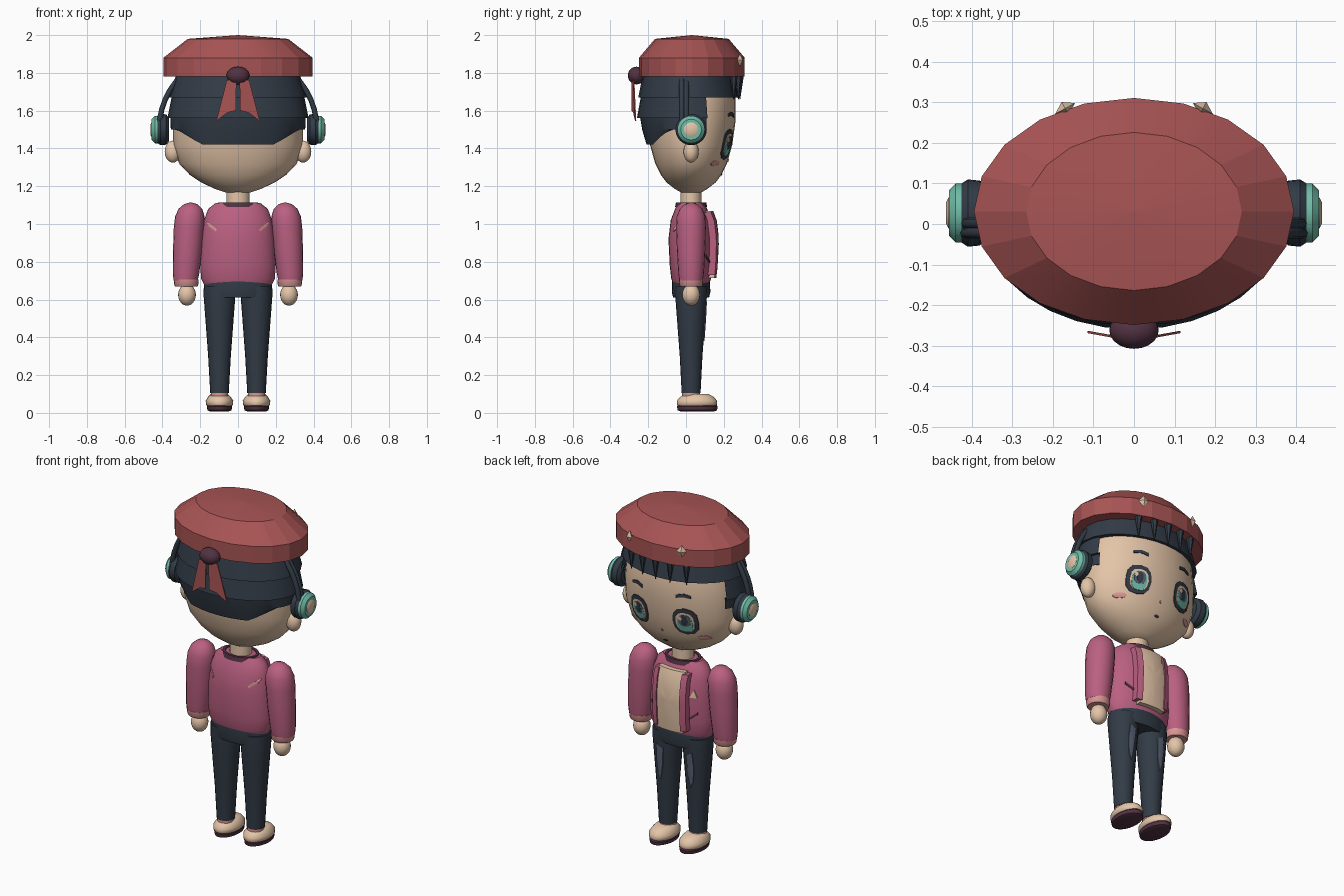
import bpy, bmesh, math
from mathutils import Matrix, Vector
from mathutils.bvhtree import BVHTree

if "Cube" in bpy.data.objects:
    bpy.data.objects.remove(bpy.data.objects["Cube"])


def material(name, rgb):
    col = [(c / 255 / 12.92 if c < 11 else ((c / 255 + 0.055) / 1.055) ** 2.4) for c in rgb] + [1]
    m = bpy.data.materials.new(name)
    m.use_nodes = True
    m.diffuse_color = col
    m.node_tree.nodes["Principled BSDF"].inputs["Base Color"].default_value = col
    return m


SKIN = material("cream skin", (228, 197, 168))
RED = material("brick red", (168, 84, 84))
ROSE = material("jacket rose", (186, 96, 128))
NAVY = material("dark navy", (50, 59, 70))
TEAL = material("teal", (112, 188, 168))
PLUM = material("dark plum", (82, 50, 66))
PINK = material("pale pink", (218, 150, 148))
SLATE = material("slate blue", (88, 98, 118))
CY = 0.027  # depth of the body axis


def finish(name, bm, mat, angle=35):
    bmesh.ops.recalc_face_normals(bm, faces=bm.faces)
    me = bpy.data.meshes.new(name)
    bm.to_mesh(me)
    bm.free()
    me.materials.append(mat)
    ob = bpy.data.objects.new(name, me)
    bpy.context.collection.objects.link(ob)
    bpy.ops.object.select_all(action="DESELECT")
    ob.select_set(True)
    bpy.context.view_layer.objects.active = ob
    if angle:
        bpy.ops.object.shade_smooth_by_angle(angle=math.radians(angle))
    return ob


def loft(name, rings, mat, n=24, cx=0, cy=CY, arc=None, place=None, lift=None, angle=35):
    """Stack elliptical rings (z, rx, ry[, x shift]); arc keeps part of the turn."""
    bm = bmesh.new()
    lo, span = arc or (math.pi / 2, math.tau)
    count = n + 1 if arc else n
    rows = []
    for r in rings:
        dx = r[3] if len(r) > 3 else 0
        row = []
        for i in range(count):
            a = lo + span * i / n
            row.append(bm.verts.new((cx + dx + r[1] * math.cos(a), cy + r[2] * math.sin(a), r[0])))
        rows.append(row)
    for a, b in zip(rows, rows[1:]):
        for i in range(n):
            j = (i + 1) % count
            bm.faces.new((a[i], a[j], b[j], b[i]))
    if not arc:
        bm.faces.new(rows[0])
        bm.faces.new(rows[-1])
    if lift:
        for v in rows[-1]:
            v.co.z += lift(v.co)
    if place:
        bm.transform(place)
    return finish(name, bm, mat, angle)


def ball(name, centre, radii, mat, u=20, v=12):
    bm = bmesh.new()
    bmesh.ops.create_uvsphere(bm, u_segments=u, v_segments=v, radius=1,
                              matrix=Matrix.Translation(centre) @ Matrix.Diagonal((*radii, 1)))
    return finish(name, bm, mat, 50)


def slab(name, pts, mat, thick=0.006):
    bm = bmesh.new()
    f = bm.faces.new([bm.verts.new(p) for p in pts])
    out = bmesh.ops.extrude_face_region(bm, geom=[f])["geom"]
    bmesh.ops.translate(bm, verts=[g for g in out if isinstance(g, bmesh.types.BMVert)], vec=(0, -thick, 0))
    return finish(name, bm, mat, 0)


def surface(ob):
    return BVHTree.FromPolygons([v.co for v in ob.data.vertices], [p.vertices[:] for p in ob.data.polygons])


def plate(name, pts, tree, mat, off=0.004, side=1):
    """Thin plate that hugs a surface, given its outline in x and z."""
    bm = bmesh.new()
    mx, mz = (sum(p[k] for p in pts) / len(pts) for k in (0, 1))

    def vert(x, z, o):
        hit = tree.ray_cast(Vector((x, side * 2, z)), Vector((0, -side, 0)))[0]
        return bm.verts.new((x, (hit.y if hit else CY) + side * o, z))
    rows = [[vert(mx + (x - mx) * k, mz + (z - mz) * k, o) for x, z in pts]
            for k, o in ((1, -0.003), (1, off), (0.7, off), (0.35, off))]
    mid = vert(mx, mz, off)
    n = len(pts)
    for a, b in zip(rows, rows[1:]):
        for i in range(n):
            bm.faces.new((a[i], a[(i + 1) % n], b[(i + 1) % n], b[i]))
    for i in range(n):
        bm.faces.new((rows[-1][i], rows[-1][(i + 1) % n], mid))
    return finish(name, bm, mat, 40)


def oval(cx, cz, rx, rz, n=14, p=0.8):
    pts = []
    for i in range(n):
        c, s = math.cos(math.tau * i / n), math.sin(math.tau * i / n)
        pts.append((cx + rx * math.copysign(abs(c) ** p, c), cz + rz * math.copysign(abs(s) ** p, s)))
    return pts


def box_outline(x0, x1, z0, z1, n=8):
    t = [i / n for i in range(n)]
    return ([(x0 + (x1 - x0) * k, z0) for k in t] + [(x1, z0 + (z1 - z0) * k) for k in t]
            + [(x1 + (x0 - x1) * k, z1) for k in t] + [(x0, z1 + (z0 - z1) * k) for k in t])


# Head, neck and torso
head = loft("head", [(1.165, .06, .05), (1.185, .12, .085), (1.22, .195, .13), (1.26, .255, .16),
                     (1.32, .312, .19), (1.42, .343, .218), (1.55, .343, .236), (1.7, .325, .236),
                     (1.8, .28, .2)], SKIN, 32)
loft("neck", [(1.06, .062, .056), (1.19, .062, .056)], SKIN)
torso = loft("jacket_body", [(.68, .18, .095), (.71, .195, .105), (.78, .2, .113), (.92, .193, .12),
                             (1.02, .18, .108), (1.08, .158, .085), (1.11, .12, .07)], ROSE, 28)
loft("collar", [(1.09, .115, .085), (1.115, .105, .08), (1.115, .09, .065), (1.1, .085, .06)], PLUM)
face, chest = surface(head), surface(torso)

# Hair: crown band all round, two longer tiers behind
loft("hair_crown", [(1.8, .325, .24), (1.67, .365, .267), (1.67, .34, .245)], NAVY, 24, cy=.014, angle=25)
back_arc = (math.radians(-202), math.radians(224))
loft("hair_middle", [(1.68, .35, .25), (1.56, .374, .272), (1.56, .35, .25)], NAVY, 20, cy=.012,
     arc=back_arc, angle=25)
loft("hair_nape", [(1.57, .358, .258), (1.5, .356, .246), (1.42, .35, .223)], NAVY, 28, cy=.014, arc=back_arc,
     lift=lambda c: min(.09, max(0, abs(c.x) - .19) * .6), angle=25)
for i in range(5):
    x = -.18 + .09 * i
    bm = bmesh.new()
    bmesh.ops.create_cone(bm, segments=6, radius1=.002, radius2=.022, depth=.13,
                          matrix=Matrix.Translation((x, .285 - x * x, 1.725)))
    finish(f"fringe_lock_{i + 1}", bm, NAVY)

# Beret with pompom and ribbon tails
loft("beret", [(1.78, .395, .28), (1.88, .395, .28), (1.98, .266, .195), (2.0, .002, .002)],
     RED, 20, cy=.031, angle=12)
ball("pompom", (0, -.262, 1.786), (.061, .046, .047), PLUM)

# Headphone band as paired tubes
for k, y in enumerate((-.022, .002)):
    cu = bpy.data.curves.new(f"headband_tube_{k + 1}", "CURVE")
    cu.dimensions = "3D"
    cu.bevel_depth, cu.bevel_resolution = .014, 2
    sp = cu.splines.new("POLY")
    sp.points.add(24)
    for i, p in enumerate(sp.points):
        a = math.pi * i / 24
        p.co = (.418 * math.cos(a), y, 1.5 + .41 * math.sin(a), 1)
    cu.materials.append(NAVY)
    bpy.context.collection.objects.link(bpy.data.objects.new(cu.name, cu))

# Trousers waist
loft("waistband", [(.61, .175, .095), (.64, .183, .102), (.695, .178, .1)], NAVY, 28)

for s, side in ((1, "left"), (-1, "right")):
    # Ribbon tail and beret pin
    tail = [(.008, 1.77), (.06, 1.76), (.115, 1.545), (.055, 1.59), (.012, 1.6)]
    slab(f"{side}_ribbon_tail", [(s * x, -.284 + x * .18, z) for x, z in tail], RED)
    bm = bmesh.new()
    bmesh.ops.create_uvsphere(bm, u_segments=4, v_segments=2, radius=1,
                              matrix=Matrix.Translation((s * .17, .285, 1.868))
                              @ Matrix.Rotation(-s * .5, 4, "Z") @ Matrix.Diagonal((.028, .018, .036, 1)))
    finish(f"{side}_beret_pin", bm, SKIN, 0)

    # Ear and earphone
    ball(f"{side}_ear", (s * .345, CY, 1.383), (.043, .04, .058), SKIN)
    cup = Matrix.Translation((0, CY, 1.5)) @ Matrix.Rotation(s * math.pi / 2, 4, "Y")
    for part, rings, mat in (
            ("ear_cushion", [(.365, .06, .06), (.38, .08, .08), (.41, .083, .083), (.43, .07, .07)], NAVY),
            ("ear_shell", [(.415, .06, .06), (.422, .073, .073), (.44, .073, .073), (.457, .055, .055),
                           (.457, .04, .04)], TEAL),
            ("ear_cap", [(.44, .038, .038), (.458, .038, .038), (.464, .026, .026)], SKIN)):
        loft(f"{side}_{part}", rings, mat, 24, cy=0, place=cup)

    # Eye layers, brow and blush
    ex, ez = s * .15, 1.422
    plate(f"{side}_eye_outline", oval(ex, ez, .07, .082, 12), face, NAVY, .004)
    plate(f"{side}_eye_base", oval(ex, ez - .003, .052, .06, 12), face, SKIN, .006)
    plate(f"{side}_iris", oval(ex, ez - .01, .042, .052), face, TEAL, .0075)
    plate(f"{side}_iris_shade", oval(ex, ez + .008, .033, .036), face, SLATE, .0085)
    plate(f"{side}_pupil", oval(ex, ez + .008, .017, .03), face, NAVY, .0093)
    plate(f"{side}_eye_glint", oval(ex + .022, ez + .022, .01, .013, 8), face, SKIN, .0098)
    plate(f"{side}_brow", [(ex - s * .04, 1.565), (ex, 1.575), (ex + s * .04, 1.568),
                           (ex + s * .04, 1.583), (ex, 1.594), (ex - s * .04, 1.584)], face, NAVY, .005)
    plate(f"{side}_blush", oval(s * .23, 1.322, .032, .014, 12, 1), face, PINK, .004)

    # Sleeve, cuff and hand
    loft(f"{side}_sleeve", [(.7, .064, .062, .022), (.74, .07, .068, .02), (.86, .077, .075, .012),
                            (.98, .08, .079, .005), (1.04, .078, .076, 0), (1.08, .063, .06, -.003),
                            (1.105, .036, .034, -.005), (1.113, .008, .008, -.005)], ROSE, 20, cx=s * .255,
         place=Matrix.Translation((s * .255, 0, 0)) @ Matrix.Diagonal((s, 1, 1, 1))
         @ Matrix.Translation((-s * .255, 0, 0)))
    loft(f"{side}_cuff", [(.668, .058, .056), (.675, .063, .061), (.705, .066, .064)], PINK, 20, cx=s * .274)
    ball(f"{side}_hand", (s * .27, CY, .625), (.047, .047, .057), SKIN)

    # Jacket details: lapel, pocket and back flash
    strip = plate(f"{side}_lapel", box_outline(s * .075, s * .108, .73, 1.06), chest, ROSE, .036)
    plate(f"{side}_pocket", [(s * .105, .79), (s * .15, .825), (s * .15, .84), (s * .105, .805)], chest, PLUM, .005)
    plate(f"{side}_back_flash", [(s * .17, 1.015), (s * .155, .985), (s * .118, .96), (s * .112, .972),
                                 (s * .14, .995)], chest, PINK, .006, -1)

    # Leg, knee patch, sock and shoe
    leg = loft(f"{side}_trouser_leg", [(.105, .049, .05), (.3, .06, .06), (.5, .075, .075), (.62, .084, .084),
                                       (.67, .082, .085)], NAVY, 20, cx=s * .098)
    plate(f"{side}_faded_patch", [(s * .075, .57), (s * .085, .45), (s * .098, .38), (s * .115, .42),
                                  (s * .122, .5), (s * .115, .59)], surface(leg), SLATE, .005)
    loft(f"{side}_sock", [(.07, .046, .048), (.125, .046, .048)], PINK, 20, cx=s * .098)
    loft(f"{side}_shoe_sole", [(.008, .05, .09), (.014, .064, .104), (.034, .067, .108), (.045, .06, .1)],
         PLUM, 24, cx=s * .098, cy=.06)
    loft(f"{side}_shoe_upper", [(.034, .062, .1), (.045, .072, .107), (.065, .073, .106), (.085, .06, .088),
                                (.1, .045, .062)], SKIN, 24, cx=s * .098, cy=.058, angle=60)

# Shirt front, badge, nose and mouth
plate("shirt_front", box_outline(-.085, .085, .715, 1.07), chest, SKIN, .028)
plate("badge", [(-.148, .925), (-.112, .925), (-.13, .97)], chest, SKIN, .006)
plate("mouth", oval(0, 1.262, .016, .006, 8, 1), face, PLUM, .004)
plate("nose", oval(0, 1.335, .006, .008, 8, 1), face, PINK, .005)
